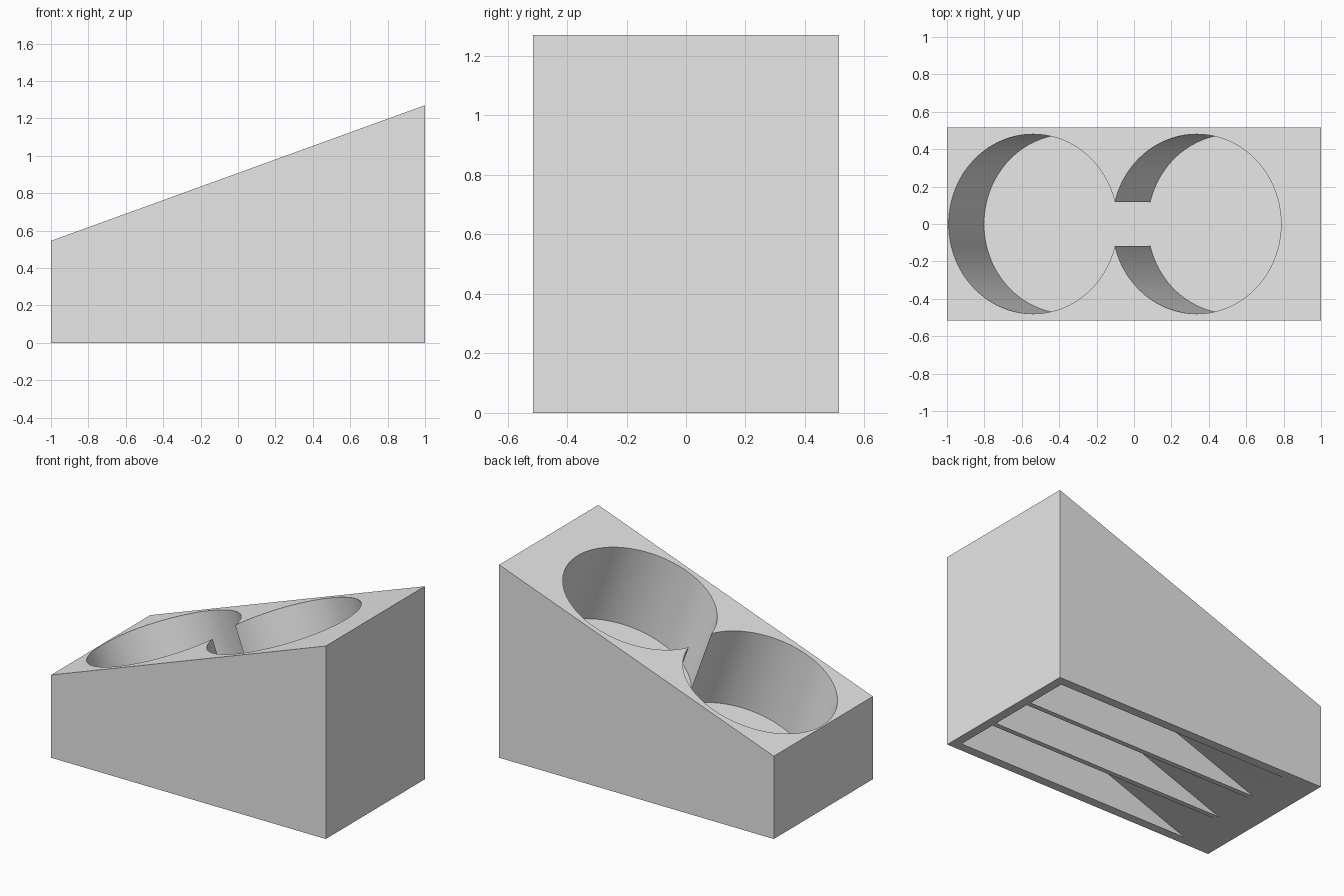
import bpy, bmesh, math
from mathutils import Matrix, Vector

cube = bpy.data.objects.get("Cube")
if cube:
    bpy.data.objects.remove(cube, do_unlink=True)

# Main dimensions
HALF_Y = 0.515
LOW, HIGH = 0.545, 1.27
SLOPE = (HIGH - LOW) / 2
TILT = math.atan(SLOPE)
RADIUS, DEPTH = 0.48, 0.555
WALL, RIB = 0.06, 0.033

grey = bpy.data.materials.new("light grey")
grey.use_nodes = True
color = (0.8, 0.8, 0.8, 1)
grey.diffuse_color = color
grey.node_tree.nodes["Principled BSDF"].inputs["Base Color"].default_value = color


def add_object(name, bm):
    bmesh.ops.recalc_face_normals(bm, faces=bm.faces)
    mesh = bpy.data.meshes.new(name)
    bm.to_mesh(mesh)
    bm.free()
    mesh.materials.append(grey)
    obj = bpy.data.objects.new(name, mesh)
    bpy.context.collection.objects.link(obj)
    return obj


def prism(name, profile, y0, y1):
    """Extrude an x-z profile along y."""
    bm = bmesh.new()
    face = bm.faces.new([bm.verts.new((x, y0, z)) for x, z in profile])
    out = bmesh.ops.extrude_face_region(bm, geom=[face])
    verts = [v for v in out["geom"] if isinstance(v, bmesh.types.BMVert)]
    bmesh.ops.translate(bm, verts=verts, vec=(0, y1 - y0, 0))
    return add_object(name, bm)


def round_cutter(name, x):
    """Cylinder square to the sloping top, reaching down to the well floor."""
    above = 0.3
    normal = Vector((-math.sin(TILT), 0, math.cos(TILT)))
    top = Vector((x, 0, LOW + SLOPE * (x + 1)))
    centre = top + normal * (above - DEPTH) / 2
    bm = bmesh.new()
    bmesh.ops.create_cone(bm, cap_ends=True, segments=128, radius1=RADIUS,
                          radius2=RADIUS, depth=above + DEPTH,
                          matrix=Matrix.Translation(centre) @ Matrix.Rotation(-TILT, 4, "Y"))
    return add_object(name, bm)


# Wedge body
body = prism("wedge_holder", [(-1, 0), (1, 0), (1, HIGH), (-1, LOW)], -HALF_Y, HALF_Y)

# Two overlapping round wells in the top
cutters = [round_cutter("low_well_cutter", -0.54), round_cutter("high_well_cutter", 0.335)]

# Three hollows underneath, leaving two ribs between them
tip, end, below = -0.77, 1 - WALL, 0.1
width = (2 * (HALF_Y - WALL) - 2 * RIB) / 3
hollow = [(tip - below / SLOPE, -below), (end, -below), (end, SLOPE * (end - tip))]
for i in range(3):
    y = -HALF_Y + WALL + i * (width + RIB)
    cutters.append(prism(f"hollow_cutter_{i + 1}", hollow, y, y + width))

# Carve the body and discard the cutters
bpy.context.view_layer.objects.active = body
body.select_set(True)
for cutter in cutters:
    cutter.hide_render = True
    mod = body.modifiers.new(cutter.name, "BOOLEAN")
    mod.operation = "DIFFERENCE"
    mod.solver = "EXACT"
    mod.object = cutter
    bpy.ops.object.modifier_apply(modifier=mod.name)
    bpy.data.objects.remove(cutter, do_unlink=True)

bpy.ops.object.shade_smooth_by_angle(angle=math.radians(30))
